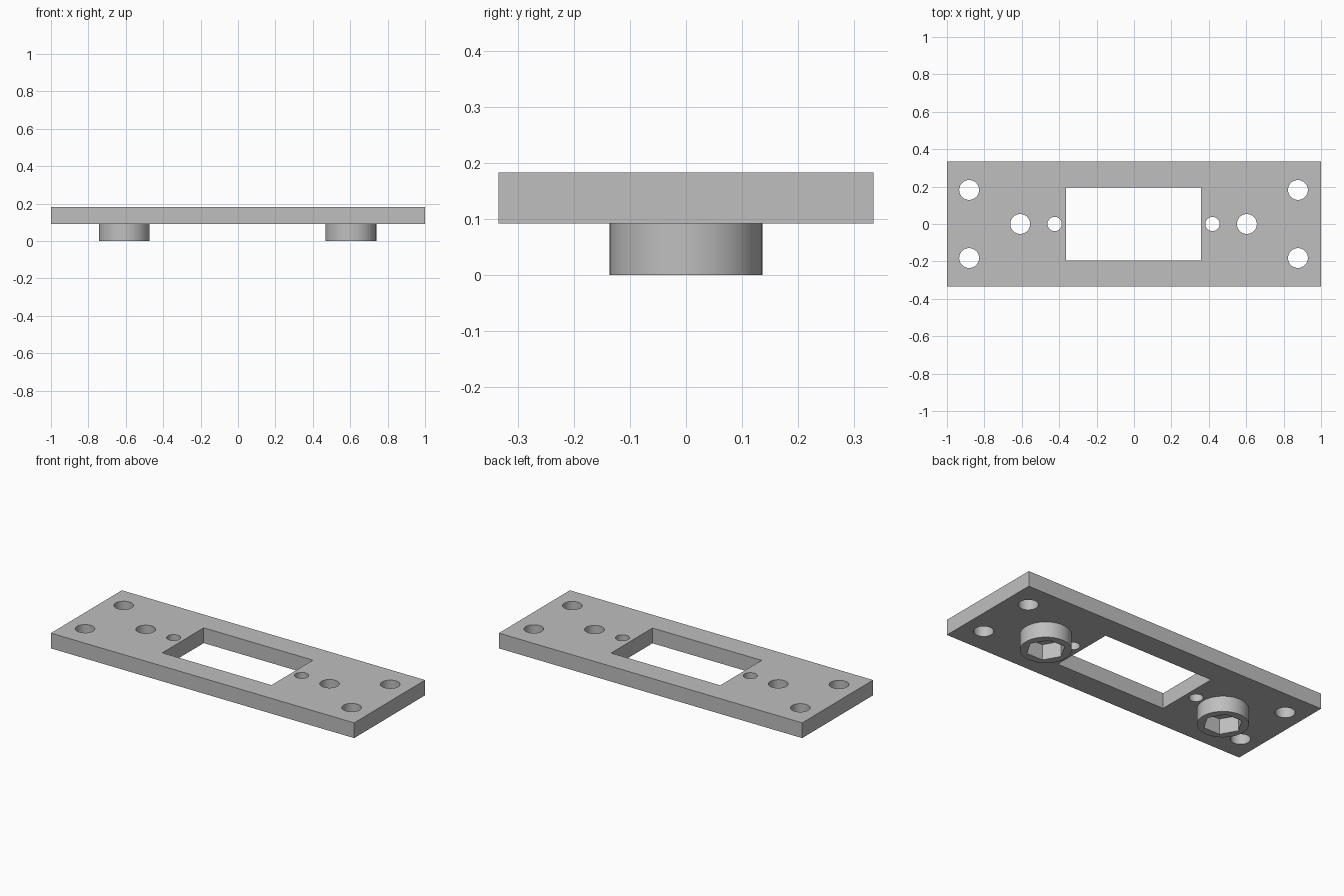
import bpy
import math

if "Cube" in bpy.data.objects:
    bpy.data.objects.remove(bpy.data.objects["Cube"])

WIDTH, DEPTH = 2.0, 0.668
BASE, TOP = 0.092, 0.183       # plate underside and upper face
SHIFT = -0.0025                # cut-outs sit slightly off centre
BOSS_X, CORNER_X, PILOT_X = 0.606, 0.879, 0.422

grey = bpy.data.materials.new("plain grey")
grey.use_nodes = True
colour = (0.52, 0.52, 0.52, 1)
grey.diffuse_color = colour
grey.node_tree.nodes["Principled BSDF"].inputs["Base Color"].default_value = colour


def box(name, x, size_x, size_y, low, high):
    bpy.ops.mesh.primitive_cube_add(size=1, location=(x, 0, (low + high) / 2))
    ob = bpy.context.object
    ob.name = name
    ob.scale = (size_x, size_y, high - low)
    bpy.ops.object.transform_apply(location=True, rotation=False, scale=True)
    return ob


def prism(name, x, y, radius, low, high, sides=64, turn=0):
    bpy.ops.mesh.primitive_cylinder_add(
        vertices=sides, radius=radius, depth=high - low,
        location=(x, y, (low + high) / 2), rotation=(0, 0, turn))
    ob = bpy.context.object
    ob.name = name
    return ob


def combine(target, tool, operation):
    mod = target.modifiers.new(operation.lower(), 'BOOLEAN')
    mod.operation = operation
    mod.solver = 'EXACT'
    mod.object = tool
    bpy.context.view_layer.objects.active = target
    bpy.ops.object.modifier_apply(modifier=mod.name)
    bpy.data.objects.remove(tool)


# Flat plate with a rectangular window
plate = box("mounting_plate", 0, WIDTH, DEPTH, BASE, TOP)
combine(plate, box("window_cutter", SHIFT, 0.72, 0.39, 0, 1), 'DIFFERENCE')

for side in (-1, 1):
    x = SHIFT + side * BOSS_X
    # Round boss below, with a hexagonal nut pocket and a bolt hole
    combine(plate, prism("boss", x, 0, 0.136, 0, (BASE + TOP) / 2), 'UNION')
    combine(plate, prism("nut_cutter", x, 0, 0.105, -0.1, BASE, 6, math.pi / 2), 'DIFFERENCE')
    combine(plate, prism("bolt_cutter", x, 0, 0.053, -0.1, 0.3), 'DIFFERENCE')
    # Small pilot hole beside the window
    combine(plate, prism("pilot_cutter", SHIFT + side * PILOT_X, 0, 0.038, 0, 0.3), 'DIFFERENCE')
    # Corner mounting holes
    for end in (-1, 1):
        combine(plate, prism("corner_cutter", SHIFT + side * CORNER_X, end * 0.182, 0.053, 0, 0.3), 'DIFFERENCE')

plate.data.materials.clear()
plate.data.materials.append(grey)
for poly in plate.data.polygons:
    poly.material_index = 0

bpy.ops.object.select_all(action='DESELECT')
plate.select_set(True)
bpy.context.view_layer.objects.active = plate
bpy.ops.object.shade_smooth_by_angle(angle=math.radians(30))
